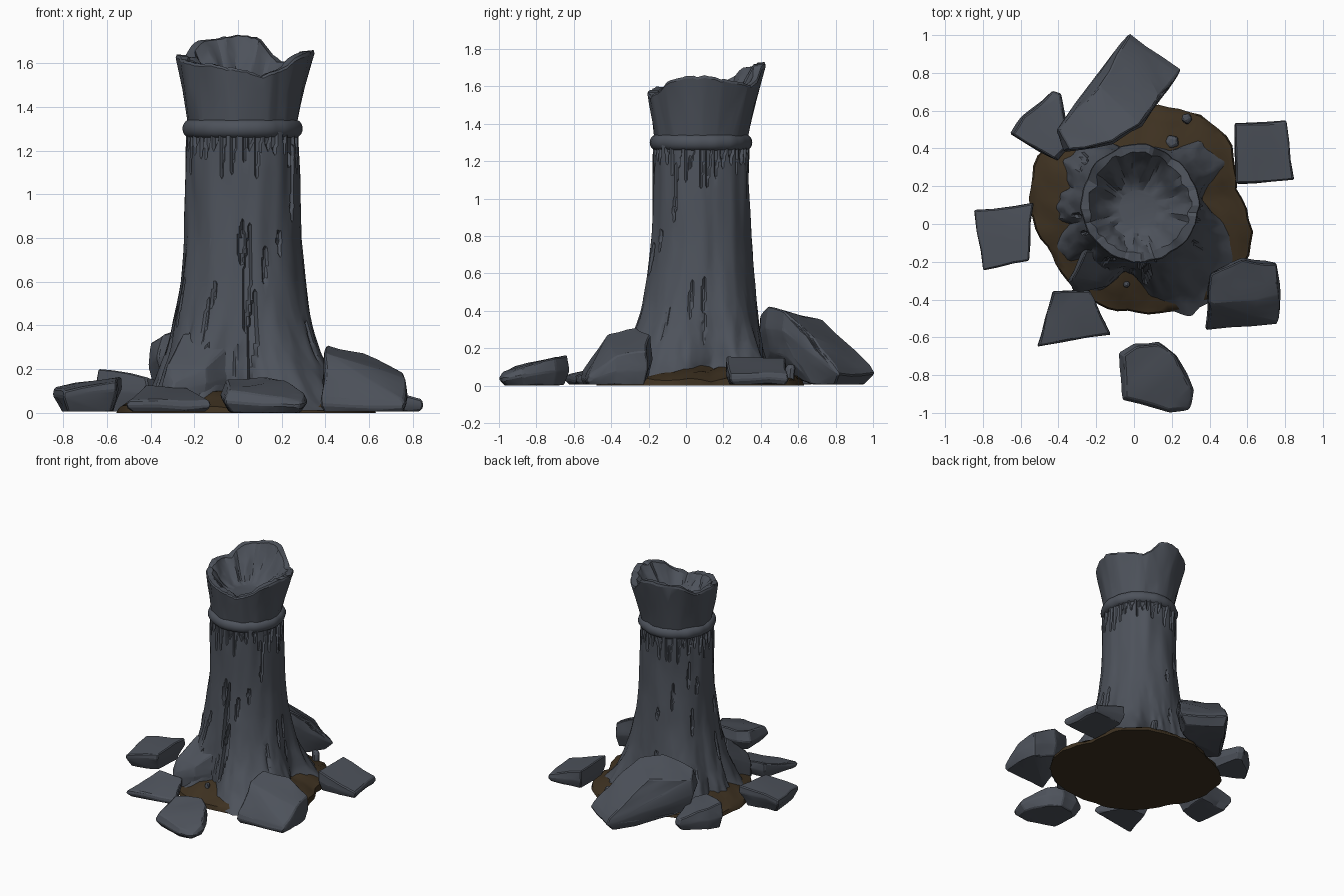
import bpy, bmesh, math, random
from mathutils import Vector, noise

if "Cube" in bpy.data.objects:
    bpy.data.objects.remove(bpy.data.objects["Cube"])

random.seed(4)
CX, CY = 0.02, 0.08          # pillar axis


def material(name, rgb):
    m = bpy.data.materials.new(name)
    m.diffuse_color = (*rgb, 1)
    m.use_nodes = True
    m.node_tree.nodes["Principled BSDF"].inputs["Base Color"].default_value = m.diffuse_color
    return m


STONE = material("slate_stone", (0.075, 0.085, 0.105))
DIRT = material("brown_dirt", (0.048, 0.031, 0.015))


def finish(name, bm, mat, angle=28, ratio=1):
    bmesh.ops.recalc_face_normals(bm, faces=bm.faces)
    me = bpy.data.meshes.new(name)
    bm.to_mesh(me)
    bm.free()
    me.materials.append(mat)
    ob = bpy.data.objects.new(name, me)
    bpy.context.collection.objects.link(ob)
    bpy.ops.object.select_all(action='DESELECT')
    ob.select_set(True)
    bpy.context.view_layer.objects.active = ob
    if ratio < 1:                       # irregular chipped facets
        mod = ob.modifiers.new("chip", 'DECIMATE')
        mod.ratio = ratio
        bpy.ops.object.modifier_apply(modifier=mod.name)
    bpy.ops.object.shade_smooth_by_angle(angle=math.radians(angle))
    return ob


def lathe(name, rows, n, shape, mat, angle=28, ratio=1):
    """Stack of rings; shape(degrees, row) gives radius and height."""
    bm = bmesh.new()
    rings = []
    for row in rows:
        ring = []
        for i in range(n):
            deg = 360 * i / n - 180
            r, z = shape(deg, row)
            a = math.radians(deg)
            ring.append(bm.verts.new((CX + r * math.cos(a), CY + r * math.sin(a), z)))
        rings.append(ring)
    for a, b in zip(rings, rings[1:]):
        for i in range(n):
            j = (i + 1) % n
            bm.faces.new((a[i], a[j], b[j], b[i]))
    bm.faces.new(rings[0])
    bm.faces.new(rings[-1])
    return finish(name, bm, mat, angle, ratio)


def lerp(table, x):
    for (x0, y0), (x1, y1) in zip(table, table[1:]):
        if x <= x1:
            return y0 + (y1 - y0) * max(0, (x - x0) / (x1 - x0))
    return table[-1][1]


def gap(a, b):
    return (a - b + 180) % 360 - 180


def rough(deg, z, freq):
    a = math.radians(deg)
    return noise.noise(Vector((math.cos(a) * freq, math.sin(a) * freq, z * freq)))


# pillar shaft: flared roots, cracks and notches hanging below the collar
BASE = [(0, .345), (.2, .33), (.4, .305), (.6, .282), (.8, .266), (1, .262), (1.3, .26)]
ROOTS = [(-45, .3, 38), (-123, .2, 15), (-152, .15, 15), (178, .13, 15),
         (138, .18, 22), (37, .22, 18)]
CRACKS = [(random.uniform(-180, 180), random.uniform(.15, 1.0),
           random.uniform(.05, .14), random.uniform(.008, .015), 2.2) for _ in range(22)]
CRACKS += [(-86, .6, .28, .03, 4), (-82, .35, .22, .03, 4), (-91, .78, .1, .025, 4)]
CRACKS += [(-180 + 9 * i + random.uniform(-3, 3), 1.26, random.uniform(.06, .24), .014,
            random.uniform(2.5, 4)) for i in range(40)]


def shaft(deg, z):
    r = lerp(BASE, z)
    flare = math.exp(-z / .25) * max(0, 1 - z / 1.1)
    r += flare * max(amp * math.exp(-(gap(deg, c) / w) ** 4 * .7) for c, amp, w in ROOTS)
    r += .012 * rough(deg, z * .8, 3.5) + .035 * flare * rough(deg, z, 8)
    cut = 0
    for c, cz, length, depth, w in CRACKS:
        s = 1 - abs(z - cz) / length
        if s > 0 and abs(gap(deg, c + 14 * (z - cz))) < w * s:
            cut = max(cut, depth)
    return r - cut, z


lathe("pillar_shaft", [.012 + 1.29 * i / 72 for i in range(73)], 200, shaft, STONE, 30, .3)


# rounded collar ring
def ring(deg, t):
    a = math.pi * (t - .5)
    return .238 + .036 * math.cos(a) + .008 * rough(deg, 0, 4), 1.30 + .042 * math.sin(a)


lathe("collar_ring", [i / 10 for i in range(11)], 72, ring, STONE, 40)

# broken flared crown with a hollow inside
RIM = [(-180, 1.64), (-160, 1.615), (-140, 1.60), (-115, 1.59), (-95, 1.575), (-72, 1.545),
       (-50, 1.575), (-35, 1.63), (-12, 1.655), (10, 1.655), (30, 1.63), (55, 1.60),
       (66, 1.64), (76, 1.715), (95, 1.73), (112, 1.715), (132, 1.69), (150, 1.63), (180, 1.64)]
CROWN = [(0, t) for t in (0, .15, .3, .45, .6, .75, .88, .96, 1)]
CROWN += [(1, t) for t in (1, .88, .75, .6, .45, .3, .15, 0)]


def crown(deg, row):
    inside, t = row
    top = lerp(RIM, deg) + .012 * rough(deg, 3, 9)
    turn = math.radians(deg - 65)
    rim = .278 + .12 * (top - 1.33) + .024 * math.cos(turn) + .006 * rough(deg, 7, 6)
    if inside:
        w = .05 + .025 * rough(deg, 9, 5)
        r = .1 + (rim - w - .1) * t ** .8
        z = 1.47 + (top - .004 - 1.47) * t ** 1.4
        k = .05 * t * (1 - t) * 2
        return r + k * rough(deg, t * .5, 4), z + k * rough(deg, t * .5 + 5, 4)
    z = 1.31 + (top - 1.31) * t
    return .245 + (rim - .245) * t ** 1.1 + .01 * rough(deg, z, 4) - .008 * (t == 1), z


lathe("broken_crown", CROWN, 96, crown, STONE, 25, .4)

# dirt mound with an uneven edge
EDGE = [(-180, .57), (-150, .52), (-125, .54), (-90, .55), (-60, .6), (-25, .64), (-10, .62),
        (12, .53), (38, .61), (60, .59), (85, .55), (120, .52), (150, .6), (180, .57)]


def mound(deg, t):
    r = lerp(EDGE, deg) * min(t, 1) + .02 * rough(deg, 1, 6) * min(t, 1)
    z = 0 if t > .999 else .025 + .165 * (1 - t ** 1.6) + .025 * rough(deg, t * 2, 5)
    return r, max(0, z)


lathe("dirt_mound", [1, .985, .93, .85, .75, .65, .5, .3], 64, mound, DIRT, 40)


def rock(name, pts, top=.9, mid=.5, foot=.82, low=.006, thick=9):
    """Chipped stone block: an outline of (x, y, top height)."""
    c = sum((Vector(p) for p in pts), Vector()) / len(pts)
    bm = bmesh.new()
    for x, y, z in pts:
        base = max(0, z - thick)
        for s, h in ((top, 1), (1, mid), (foot, 0)):
            bm.verts.new((c.x + (x - c.x) * s, c.y + (y - c.y) * s, base + (z - base) * h))
    res = bmesh.ops.convex_hull(bm, input=bm.verts)
    junk = {g for g in res["geom_interior"] + res["geom_unused"]
            if isinstance(g, bmesh.types.BMVert)}
    bmesh.ops.delete(bm, geom=list(junk), context='VERTS')
    bmesh.ops.dissolve_limit(bm, angle_limit=.12, verts=bm.verts, edges=bm.edges)
    bmesh.ops.bevel(bm, geom=bm.edges[:], offset=.007, segments=1, affect='EDGES')
    bmesh.ops.triangulate(bm, faces=bm.faces)
    bmesh.ops.subdivide_edges(bm, edges=[e for e in bm.edges if e.calc_length() > .08],
                              cuts=2, use_grid_fill=True)
    for v in bm.verts:
        v.co += noise.noise_vector(v.co * 8) * .012
        v.co.z = max(low, v.co.z)
    return finish(name, bm, STONE, 14)


# fallen blocks around the base
rock("front_rock", [(-.08, -.68, .155), (0, -.63, .16), (.13, -.62, .16), (.23, -.69, .15),
                    (.32, -.87, .1), (.3, -.99, .06), (.19, -1, .08), (-.06, -.93, .1)], low=0)
rock("front_left_rock", [(-.43, -.35, .12), (-.23, -.35, .12), (-.12, -.58, .06),
                         (-.51, -.65, .06)], .95)
rock("left_rock", [(-.85, .07, .12), (-.53, .11, .17), (-.55, -.19, .15),
                   (-.8, -.25, .1)], .97, .7, .75)
rock("back_left_rock", [(-.43, .71, .1), (-.38, .69, .1), (-.34, .4, .15), (-.41, .33, .17),
                        (-.66, .47, .2), (-.6, .57, .17)], .92)
rock("leaning_slab", [(-.03, 1.01, .11), (.25, .82, .1), (.15, .68, .26), (.04, .52, .40),
                      (-.12, .42, .43), (-.36, .38, .36), (-.42, .49, .32), (-.35, .57, .32),
                      (-.18, .74, .35)], .93, .55, .85, .006, .25)
rock("right_rock", [(.53, .53, .15), (.81, .55, .07), (.84, .23, .06), (.54, .21, .15)],
     .97, .5, .85)
rock("front_right_rock", [(.40, -.26, .31), (.57, -.18, .27), (.76, -.21, .19), (.78, -.38, .16),
                          (.76, -.53, .06), (.38, -.56, .08), (.39, -.42, .28)],
     .95, .45, .9, .006, .22)

# stone knob on the front-left root
rock("front_root_knob", [(-.05, -.13, .4), (-.02, -.22, .3), (-.14, -.33, .22), (-.31, -.37, .15),
                         (-.35, -.3, .22), (-.27, -.13, .36)], .85, .6, .95, .012)

# pebbles in the dirt
for i, (x, y, s) in enumerate([(-.04, -.32, .022), (.28, .56, .03), (.2, .43, .04)]):
    rock(f"pebble_{i + 1}", [(x + s * math.cos(k * 1.26 + i), y + s * math.sin(k * 1.26 + i),
                              .09 + s) for k in range(5)], .7, .85, .9)
